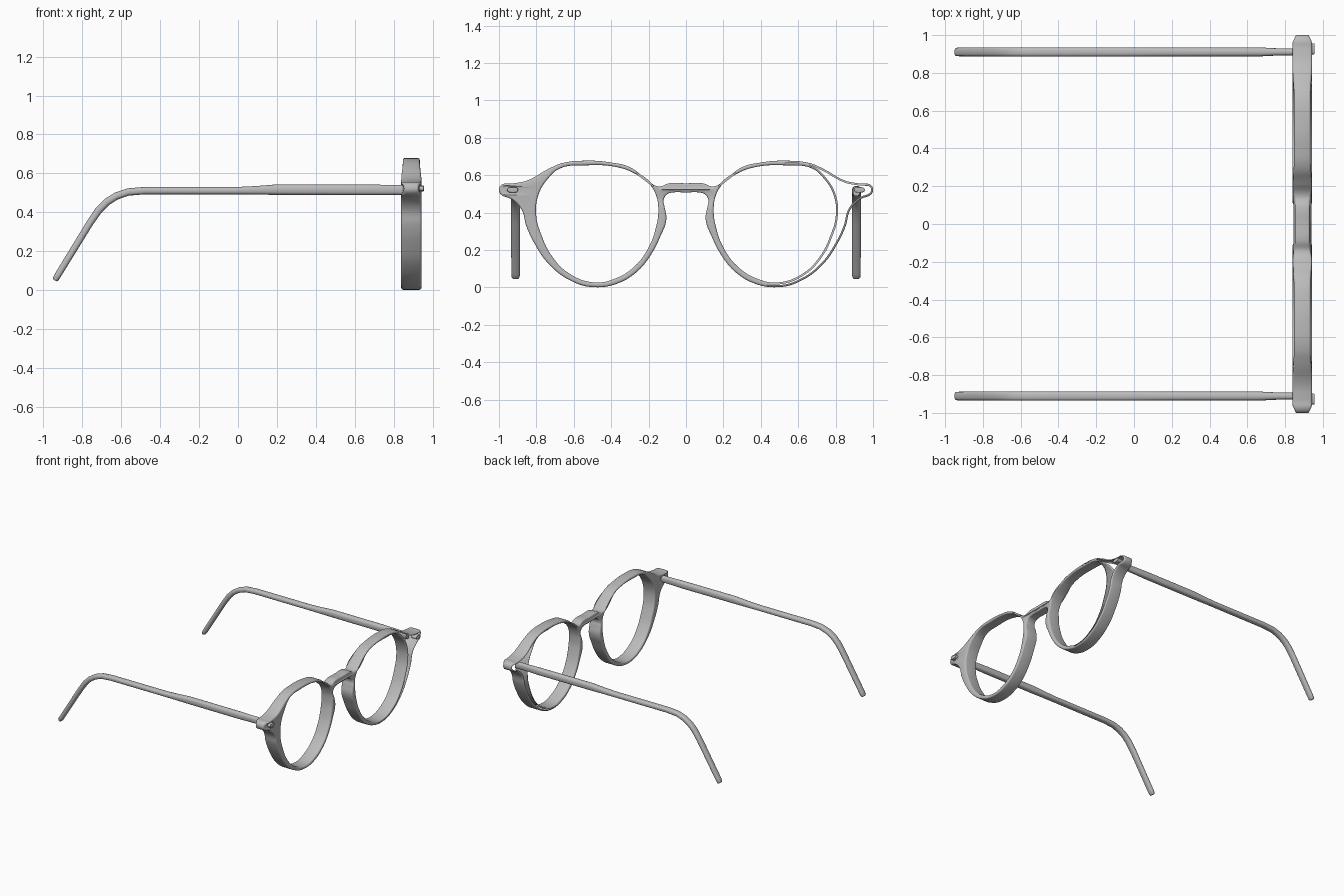
import bpy, bmesh, math
from mathutils import Matrix, Vector

cube = bpy.data.objects.get("Cube")
if cube:
    bpy.data.objects.remove(cube, do_unlink=True)

grey = bpy.data.materials.new("warm grey")
grey.use_nodes = True
colour = (0.5, 0.5, 0.5, 1)
grey.diffuse_color = colour
grey.node_tree.nodes["Principled BSDF"].inputs["Base Color"].default_value = colour

MID_X = 0.891


def smooth(a, b, v):
    t = min(max((v - a) / (b - a), 0), 1)
    return t * t * (3 - 2 * t)


def add_object(name, mesh):
    obj = bpy.data.objects.new(name, mesh)
    bpy.context.collection.objects.link(obj)
    mesh.materials.clear()
    mesh.materials.append(grey)
    bpy.ops.object.select_all(action="DESELECT")
    obj.select_set(True)
    bpy.context.view_layer.objects.active = obj
    bpy.ops.object.shade_smooth_by_angle(angle=math.radians(45))
    return obj


def plate(name, outlines, depth, bevel, shape=None):
    """Rounded plate from closed outlines in the YZ plane, extruded along X."""
    curve = bpy.data.curves.new(name, "CURVE")
    curve.dimensions = "2D"
    curve.fill_mode = "BOTH"
    curve.resolution_u = 6
    curve.extrude = depth / 2 - bevel
    curve.bevel_depth = bevel
    curve.bevel_resolution = 3
    curve.offset = -bevel
    for points in outlines:
        spline = curve.splines.new("BEZIER")
        spline.use_cyclic_u = True
        spline.bezier_points.add(len(points) - 1)
        for bp, (y, z) in zip(spline.bezier_points, points):
            bp.co = (y, z, 0)
            bp.handle_left_type = bp.handle_right_type = "AUTO"
    temp = bpy.data.objects.new(name + " outline", curve)
    bpy.context.collection.objects.link(temp)
    graph = bpy.context.evaluated_depsgraph_get()
    mesh = bpy.data.meshes.new_from_object(temp.evaluated_get(graph))
    bpy.data.objects.remove(temp, do_unlink=True)
    mesh.transform(Matrix(((0, 0, 1, 0), (1, 0, 0, 0), (0, 1, 0, 0), (0, 0, 0, 1))))
    bm = bmesh.new()
    bm.from_mesh(mesh)
    bmesh.ops.remove_doubles(bm, verts=bm.verts, dist=0.0003)
    for v in bm.verts:
        if shape:
            v.co.x *= shape(abs(v.co.y), v.co.z)
    bmesh.ops.recalc_face_normals(bm, faces=bm.faces)
    bm.to_mesh(mesh)
    bm.free()
    return add_object(name, mesh)


# Frame front: half outline from bridge top, round the rim, to bridge underside
half = [(0, .557), (.09, .557), (.147, .54), (.217, .583), (.297, .642),
        (.405, .669), (.539, .678), (.662, .665), (.732, .636), (.85, .572),
        (.93, .556), (.985, .55), (1, .53), (.994, .502), (.93, .47),
        (.877, .412), (.855, .332), (.81, .235), (.727, .118), (.608, .032),
        (.496, .002), (.367, .021), (.26, .086), (.19, .171), (.137, .273),
        (.105, .364), (.115, .433), (.12, .465), (.103, .497), (.07, .508),
        (0, .508)]
outer = half + [(-y, z) for y, z in half[-2:0:-1]]

# Lens opening
hole = [(.539, .653), (.673, .637), (.737, .583), (.79, .492), (.801, .385),
        (.772, .278), (.716, .166), (.625, .075), (.49, .027), (.378, .048),
        (.276, .112), (.2, .214), (.158, .332), (.148, .41), (.158, .487),
        (.19, .546), (.265, .604), (.367, .643)]


def frame_depth(y, z):
    # Slimmer on the brow, the bridge and the outer tips
    brow = 1 - .16 * smooth(.56, .66, z)
    bridge = 1 - .25 * (1 - smooth(.1, .2, y)) * smooth(.42, .48, z)
    tip = 1 - .3 * smooth(.955, 1, y)
    return brow * bridge * tip


frame = plate("frame_front", [outer, hole, [(-y, z) for y, z in hole]],
              .104, .011, frame_depth)
frame.data.transform(Matrix.Translation((MID_X, 0, 0)))

# Temple arms: x, z, half width, half height along the path
path = [(.87, .515, .019, .026), (.76, .515, .019, .026), (.66, .515, .024, .027),
        (.2, .516, .024, .027), (.1, .513, .024, .022), (0, .511, .024, .019),
        (-.48, .511, .024, .019), (-.565, .504, .024, .019),
        (-.626, .483, .024, .019), (-.675, .452, .024, .019),
        (-.715, .412, .024, .019), (-.76, .347, .024, .018),
        (-.925, .078, .023, .017), (-.937, .058, .022, .016),
        (-.942, .05, .016, .011)]
SIDES = 20


def signed_power(v, p):
    return math.copysign(abs(v) ** p, v)


def temple(name, side):
    bm = bmesh.new()
    rings = []
    for i, (x, z, w, h) in enumerate(path):
        a, b = path[max(i - 1, 0)], path[min(i + 1, len(path) - 1)]
        along = Vector((b[0] - a[0], 0, b[1] - a[1])).normalized()
        up = Vector((along.z, 0, -along.x))
        ring = []
        for k in range(SIDES):
            t = math.tau * k / SIDES
            offset = up * (h * signed_power(math.sin(t), .75))
            across = w * signed_power(math.cos(t), .75)
            ring.append(bm.verts.new(Vector((x, side * .911 + across, z)) + offset))
        rings.append(ring)
    for r, s in zip(rings, rings[1:]):
        for k in range(SIDES):
            n = (k + 1) % SIDES
            bm.faces.new((r[k], r[n], s[n], s[k]))
    bm.faces.new(rings[0])
    bm.faces.new(rings[-1])
    bmesh.ops.recalc_face_normals(bm, faces=bm.faces)
    mesh = bpy.data.meshes.new(name)
    bm.to_mesh(mesh)
    bm.free()
    return add_object(name, mesh)


# Oval rivet heads on the outer tips, and the arms behind them
def stadium(length, height):
    r = height / 2
    pts = []
    for k in range(14):
        t = math.pi * (k % 7) / 6 - math.pi / 2 + (math.pi if k > 6 else 0)
        shift = (length / 2 - r) * (1 if k < 7 else -1)
        pts.append((shift + r * math.cos(t), r * math.sin(t)))
    return pts


for label, side in (("near", -1), ("far", 1)):
    temple(label + "_temple_arm", side)
    rivet = plate(label + "_rivet", [stadium(.058, .027)], .05, .004)
    rivet.data.transform(Matrix.Translation((.931, side * .927, .522)))
